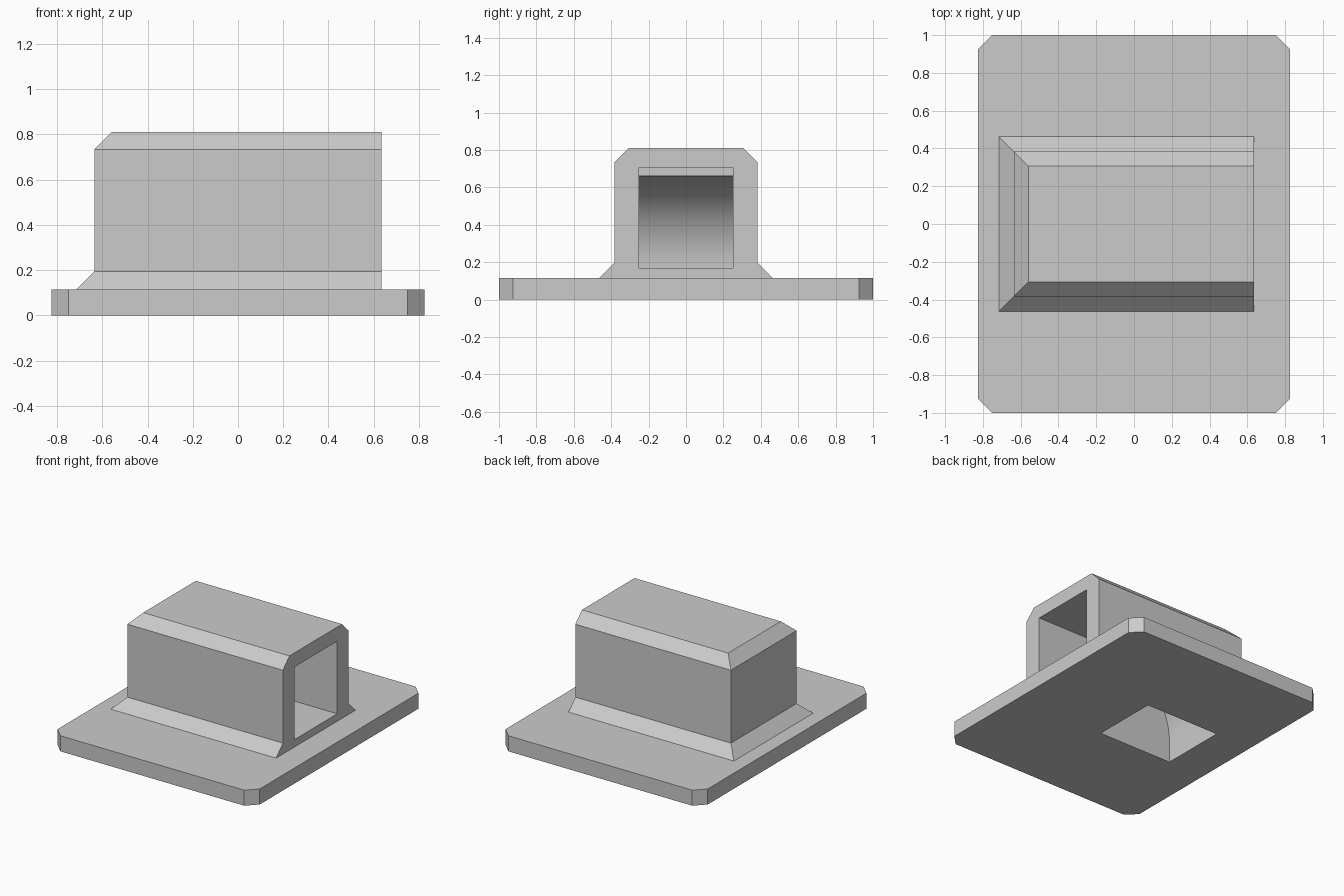
import bpy, bmesh, math

default = bpy.data.objects.get("Cube")
if default:
    bpy.data.objects.remove(default, do_unlink=True)

grey = bpy.data.materials.new("plain grey")
grey.use_nodes = True
grey.diffuse_color = (0.6, 0.6, 0.6, 1)
grey.node_tree.nodes["Principled BSDF"].inputs["Base Color"].default_value = (0.6, 0.6, 0.6, 1)


def loft(name, rings):
    """Solid through a stack of matching rings, capped at both ends."""
    bm = bmesh.new()
    loops = [[bm.verts.new(p) for p in ring] for ring in rings]
    for a, b in zip(loops, loops[1:]):
        for i in range(len(a)):
            j = (i + 1) % len(a)
            bm.faces.new((a[i], a[j], b[j], b[i]))
    bm.faces.new(loops[0])
    bm.faces.new(loops[-1])
    bmesh.ops.recalc_face_normals(bm, faces=bm.faces)
    mesh = bpy.data.meshes.new(name)
    bm.to_mesh(mesh)
    bm.free()
    mesh.materials.append(grey)
    obj = bpy.data.objects.new(name, mesh)
    bpy.context.collection.objects.link(obj)
    return obj


def combine(target, other, operation):
    """Apply an exact boolean and discard the tool object."""
    mod = target.modifiers.new(operation, "BOOLEAN")
    mod.operation, mod.solver, mod.object = operation, "EXACT", other
    bpy.context.view_layer.objects.active = target
    bpy.ops.object.modifier_apply(modifier=mod.name)
    bpy.data.objects.remove(other, do_unlink=True)


# Base plate with clipped corners
w, d, c, top = 0.825, 1.0, 0.075, 0.115
outline = [(w, d - c), (w - c, d), (c - w, d), (-w, d - c),
           (-w, c - d), (c - w, -d), (w - c, -d), (w, c - d)]
duct = loft("duct_with_base_plate", [[(x, y, z) for x, y in outline] for z in (0, top)])

# Housing: flared foot, straight walls, bevelled roof, flush open end
end = 0.635
levels = [(0.05, 0.08), (top, 0.08), (0.195, 0), (0.733, 0), (0.81, -0.076)]
levels[0] = (0.05, 0.0)
rings = []
for z, grow in levels:
    x, y = -0.635 - grow, 0.383 + grow
    rings.append([(x, -y, z), (end, -y, z), (end, y, z), (x, y, z)])
combine(duct, loft("housing", rings), "UNION")

# Passage: from the open end, round a curved back, down through the plate
back, floor, radius, steps = -0.525, 0.17, 0.49, 24
profile = [(back, -0.1)]
for i in range(steps + 1):
    a = math.pi / 2 * i / steps
    profile.append((back + radius * (1 - math.cos(a)), floor + radius * math.sin(a)))
profile += [(back + radius, 0.705), (0.8, 0.705), (0.8, floor), (0.085, floor), (0.085, -0.1)]
passage = loft("passage_cutter", [[(x, y, z) for x, z in profile] for y in (-0.25, 0.25)])
passage.hide_render = True
combine(duct, passage, "DIFFERENCE")

# Smooth curved back, crisp edges elsewhere
bpy.ops.object.select_all(action="DESELECT")
duct.select_set(True)
bpy.context.view_layer.objects.active = duct
bpy.ops.object.shade_smooth_by_angle(angle=math.radians(30))
